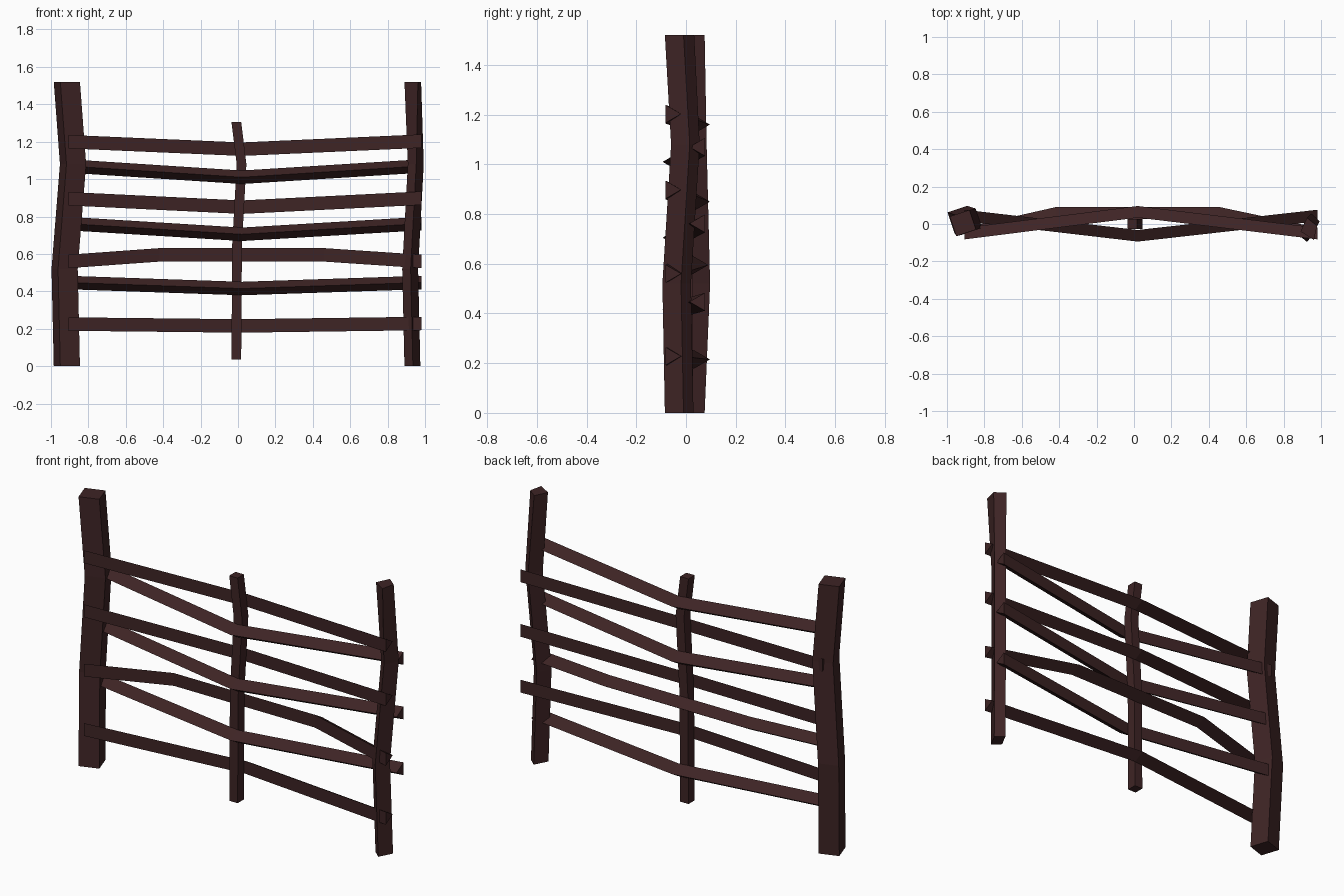
import bpy
import bmesh
from mathutils import Vector

cube = bpy.data.objects.get("Cube")
if cube:
    bpy.data.objects.remove(cube, do_unlink=True)

# One dark brown wood colour
wood = bpy.data.materials.new("dark_brown_wood")
wood.use_nodes = True
BROWN = (0.048, 0.0175, 0.018, 1)
wood.diffuse_color = BROWN
wood.node_tree.nodes["Principled BSDF"].inputs["Base Color"].default_value = BROWN


def loft(name, rings):
    """Join equal-sized rings of points into a closed, flat-shaded beam."""
    bm = bmesh.new()
    loops = [[bm.verts.new(p) for p in ring] for ring in rings]
    for a, b in zip(loops, loops[1:]):
        for i in range(len(a)):
            j = (i + 1) % len(a)
            bm.faces.new((a[i], a[j], b[j], b[i]))
    bm.faces.new(loops[0])
    bm.faces.new(loops[-1])
    bmesh.ops.recalc_face_normals(bm, faces=bm.faces)
    mesh = bpy.data.meshes.new(name)
    bm.to_mesh(mesh)
    bm.free()
    mesh.materials.append(wood)
    obj = bpy.data.objects.new(name, mesh)
    bpy.context.collection.objects.link(obj)


def post(name, section, bends, top=None):
    """Upright beam: section corners shifted by (dx, dy) at each height z."""
    rings = []
    for n, (dx, dy, z) in enumerate(bends):
        corners = top if top and n == len(bends) - 1 else section
        rings.append([Vector((x + dx, y + dy, z)) for x, y in corners])
    loft(name, rings)


def rail(name, path, side):
    """Split rail: flat face outward (side -1 front, 1 back), ridge inward."""
    half, depth = 0.036, 0.062
    loft(name, [[(x, y, z - half), (x, y, z + half), (x, y - side * depth, z)]
                for x, y, z in path])


# Bent end posts
post("left_side_post",
     [(-0.95, -0.065), (-0.845, -0.03), (-0.88, 0.075), (-0.985, 0.04)],
     [(0, 0, 0), (-0.012, 0.022, 0.52), (0.033, 0.008, 1.08), (0, 0, 1.52)])
post("right_side_post",
     [(0.935, -0.085), (0.975, -0.01), (0.93, 0.03), (0.89, -0.045)],
     [(0, 0, 0), (-0.012, -0.01, 0.52), (0.018, 0.025, 1.08), (0, 0, 1.52)],
     top=[(0.962, -0.085), (0.979, -0.01), (0.925, 0.033), (0.89, -0.04)])

# Thin middle post
post("middle_post",
     [(-0.035, -0.028), (0.017, -0.028), (0.017, 0.028), (-0.035, 0.028)],
     [(0, 0, 0.035), (0.004, 0, 0.65), (0.028, 0, 1.08), (0, 0, 1.305)])

# Rails woven around the middle post
LEFT, MID, RIGHT = -0.905, 0.02, 0.98
for n, (z_end, z_mid) in enumerate([(0.225, 0.215), (0.895, 0.85), (1.2, 1.16)]):
    rail(f"front_rail_{n + 1}",
         [(LEFT, -0.082, z_end), (MID, 0.034, z_mid), (RIGHT, -0.082, z_end + 0.003)], -1)
rail("front_bowed_rail",
     [(LEFT, -0.082, 0.56), (-0.42, 0.028, 0.595),
      (0.46, 0.028, 0.595), (RIGHT, -0.082, 0.56)], -1)
for n, (z_end, z_mid) in enumerate([(0.447, 0.415), (0.762, 0.705), (1.07, 1.01)]):
    rail(f"back_rail_{n + 1}",
         [(LEFT, 0.076, z_end), (MID, -0.032, z_mid), (RIGHT, 0.076, z_end)], 1)
